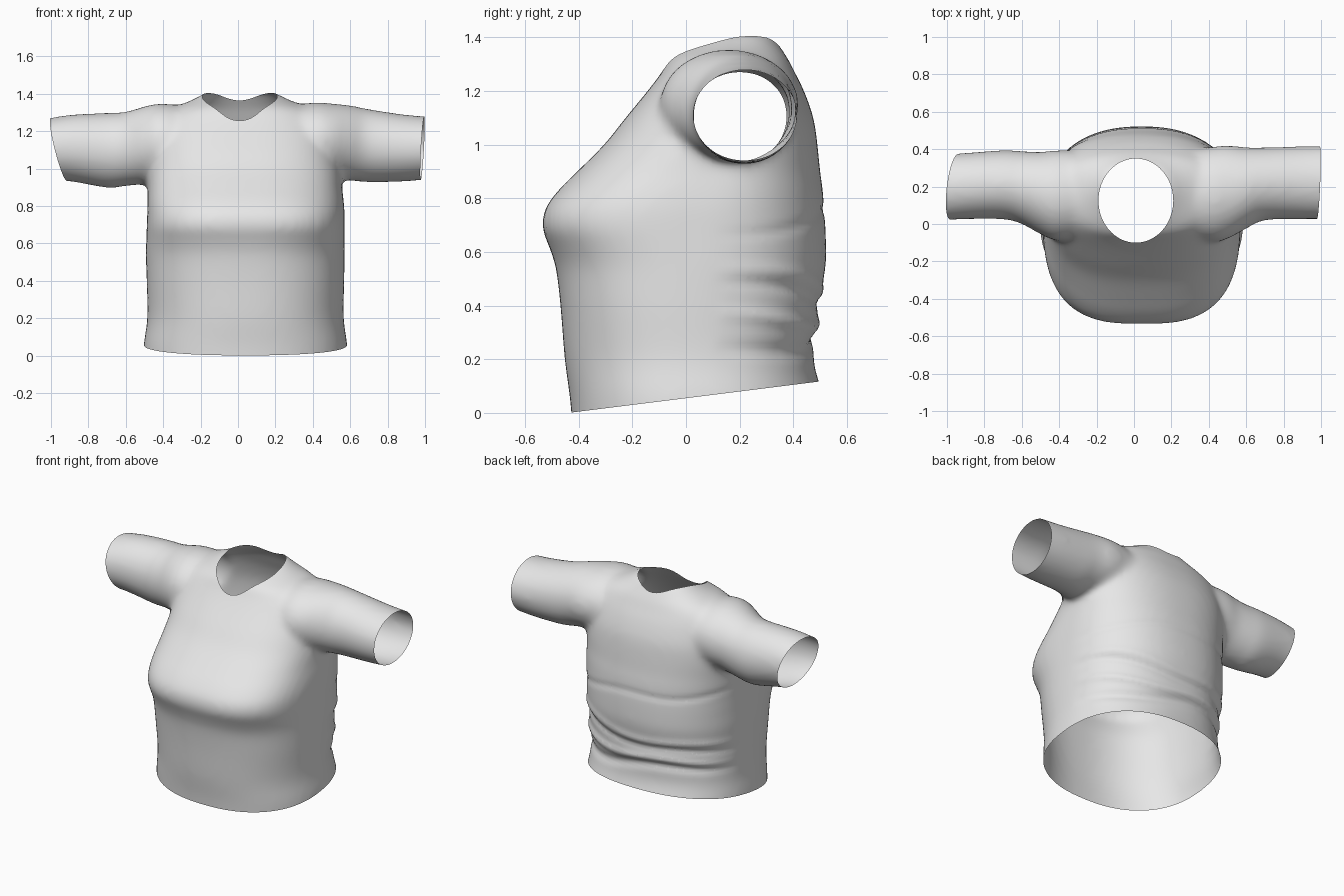
import bpy, bmesh, math
from mathutils import Vector

if "Cube" in bpy.data.objects:
    bpy.data.objects.remove(bpy.data.objects["Cube"])


def catmull(rows, steps):
    """Dense smooth interpolation through rows of numbers."""
    out = []
    for i in range(len(rows) - 1):
        p0, p1 = rows[max(i - 1, 0)], rows[i]
        p2, p3 = rows[i + 1], rows[min(i + 2, len(rows) - 1)]
        for k in range(steps):
            t = k / steps
            out.append([0.5 * (2 * b + (c - a) * t + (2 * a - 5 * b + 4 * c - d) * t * t
                               + (3 * b - a - 3 * c + d) * t ** 3)
                        for a, b, c, d in zip(p0, p1, p2, p3)])
    out.append(list(rows[-1]))
    return out


def power(v, n):
    return math.copysign(abs(v) ** (2 / n), v)


def loft(bm, rings):
    """Closed tube through rings of points."""
    loops = [[bm.verts.new(p) for p in ring] for ring in rings]
    n = len(loops[0])
    for a, b in zip(loops, loops[1:]):
        for i in range(n):
            bm.faces.new((a[i], a[(i + 1) % n], b[(i + 1) % n], b[i]))
    bm.faces.new(loops[0][::-1])
    bm.faces.new(loops[-1])


ANGLES = [2 * math.pi * i / 72 for i in range(72)]


def torso_ring(row):
    z, x0, x1, front, back, mid, nf = row
    ring = []
    for t in ANGLES:
        c, s = math.cos(t), math.sin(t)
        n, reach = (nf, mid - front) if s < 0 else (2.3, back - mid)
        ring.append(((x0 + x1) / 2 + (x1 - x0) / 2 * power(c, n), mid + reach * power(s, n), z))
    return ring


def sleeve_ring(row):
    x, y0, y1, z0, z1 = row
    return [(x, (y0 + y1) / 2 + ((y1 - y0) / 2 + .005) * math.cos(t),
             (z0 + z1) / 2 + ((z1 - z0) / 2 + .003) * math.sin(t)) for t in ANGLES]


# Torso: height, left, right, front, back, widest y, front squareness
TORSO = [
    (-.10, -.505, .585, -.42, .52, .03, 2.3), (.05, -.505, .585, -.432, .515, .03, 2.3),
    (.20, -.485, .565, -.452, .475, .03, 2.3), (.40, -.488, .568, -.468, .495, .03, 2.4),
    (.54, -.493, .57, -.485, .52, .05, 2.5), (.62, -.49, .57, -.51, .522, .06, 2.7),
    (.69, -.488, .57, -.536, .52, .07, 2.9), (.76, -.485, .57, -.525, .515, .08, 2.9),
    (.83, -.485, .565, -.475, .51, .10, 2.8), (.90, -.482, .557, -.405, .50, .12, 2.7),
    (1.0, -.48, .55, -.305, .49, .15, 2.6), (1.1, -.47, .53, -.225, .475, .17, 2.6),
    (1.2, -.45, .50, -.143, .44, .18, 2.6), (1.27, -.43, .47, -.09, .405, .18, 2.5),
    (1.32, -.36, .40, -.06, .38, .18, 2.3), (1.365, -.25, .28, .0, .35, .18, 2),
    (1.41, -.17, .19, .10, .32, .20, 2)]
# Sleeves: x, front, back, bottom, top
LEFT = [(-1.1, .02, .36, .95, 1.25), (-.9, .03, .375, .935, 1.285), (-.7, .03, .39, .90, 1.295),
        (-.6, .005, .385, .91, 1.30), (-.5, -.05, .38, .92, 1.33), (-.4, -.085, .39, .93, 1.345),
        (-.2, -.05, .38, .95, 1.32)]
RIGHT = [(1.1, .03, .41, .955, 1.27), (.9, .03, .41, .935, 1.285), (.7, .025, .405, .93, 1.315),
         (.6, -.02, .405, .94, 1.335), (.5, -.075, .415, .95, 1.345), (.4, -.09, .405, .95, 1.35),
         (.2, -.05, .38, .95, 1.32)]

bm = bmesh.new()
loft(bm, [torso_ring(r) for r in catmull(TORSO, 4)])
for rows in (LEFT, RIGHT):
    loft(bm, [sleeve_ring(r) for r in catmull(rows, 4)])
bmesh.ops.recalc_face_normals(bm, faces=bm.faces[:])
mesh = bpy.data.meshes.new("shirt")
bm.to_mesh(mesh)
bm.free()
shirt = bpy.data.objects.new("shirt", mesh)
bpy.context.collection.objects.link(shirt)

# Elliptical cutter for the neck opening
NX, NY, RX, RY = .01, .125, .2, .225
bpy.ops.mesh.primitive_cylinder_add(vertices=64, radius=1, depth=.6, location=(NX, NY, 1.32))
cutter = bpy.context.object
cutter.name = "neck_cutter"
cutter.scale = (RX, RY, 1)
cutter.hide_render = True

# Fuse the parts into one cloth surface, soften the seams, cut the neck
fuse = shirt.modifiers.new("fuse", 'REMESH')
fuse.mode = 'VOXEL'
fuse.voxel_size = .018
soft = shirt.modifiers.new("soften", 'SMOOTH')
soft.factor = .5
soft.iterations = 16
cut = shirt.modifiers.new("neck", 'BOOLEAN')
cut.operation = 'DIFFERENCE'
cut.solver = 'EXACT'
cut.object = cutter
bpy.context.view_layer.update()
graph = bpy.context.evaluated_depsgraph_get()
baked = bpy.data.meshes.new_from_object(shirt.evaluated_get(graph))
shirt.modifiers.clear()
shirt.data = baked
bpy.data.objects.remove(cutter)

bm = bmesh.new()
bm.from_mesh(baked)

# Open the neck
pit = []
for f in bm.faces:
    c = f.calc_center_median()
    if c.z > .95 and ((c.x - NX) / RX) ** 2 + ((c.y - NY) / RY) ** 2 < 1:
        pit.append(f)
bmesh.ops.delete(bm, geom=pit, context='FACES')

# Open the hem and the sleeve ends
for point, normal in (((0, -.43, .001), (0, .125, -1)),
                      ((-.958, .2, 1.1), (-1, .12, -.25)),
                      ((.985, .2, 1.1), (1, -.04, -.055))):
    bmesh.ops.bisect_plane(bm, geom=bm.verts[:] + bm.edges[:] + bm.faces[:], dist=1e-5,
                           plane_co=Vector(point), plane_no=Vector(normal), clear_outer=True)

# Cloth creases across the back: height, slope, depth, width
CREASES = [(.27, -.06, -.015, .03), (.33, .05, .014, .025), (.42, .08, -.010, .022),
           (.47, .08, .008, .025), (.75, -.12, -.006, .02)]
bm.normal_update()
for v in bm.verts:
    w = min(max((v.co.y - .1) / .25, 0), 1) * (abs(v.co.x) < .6) * (v.co.z < .9)
    if w:
        x, z = v.co.x, v.co.z
        push = sum(d * math.exp(-((z - h - s * x - .02 * math.sin(7 * x + h * 9)) / wd) ** 2)
                   for h, s, d, wd in CREASES)
        v.co += v.normal * push * w

for f in bm.faces:
    f.smooth = True
    f.material_index = 0
bm.to_mesh(baked)
bm.free()

cloth = bpy.data.materials.new("light_grey_cloth")
cloth.diffuse_color = (.8, .8, .8, 1)
cloth.use_nodes = True
cloth.node_tree.nodes["Principled BSDF"].inputs["Base Color"].default_value = cloth.diffuse_color
baked.materials.clear()
baked.materials.append(cloth)
